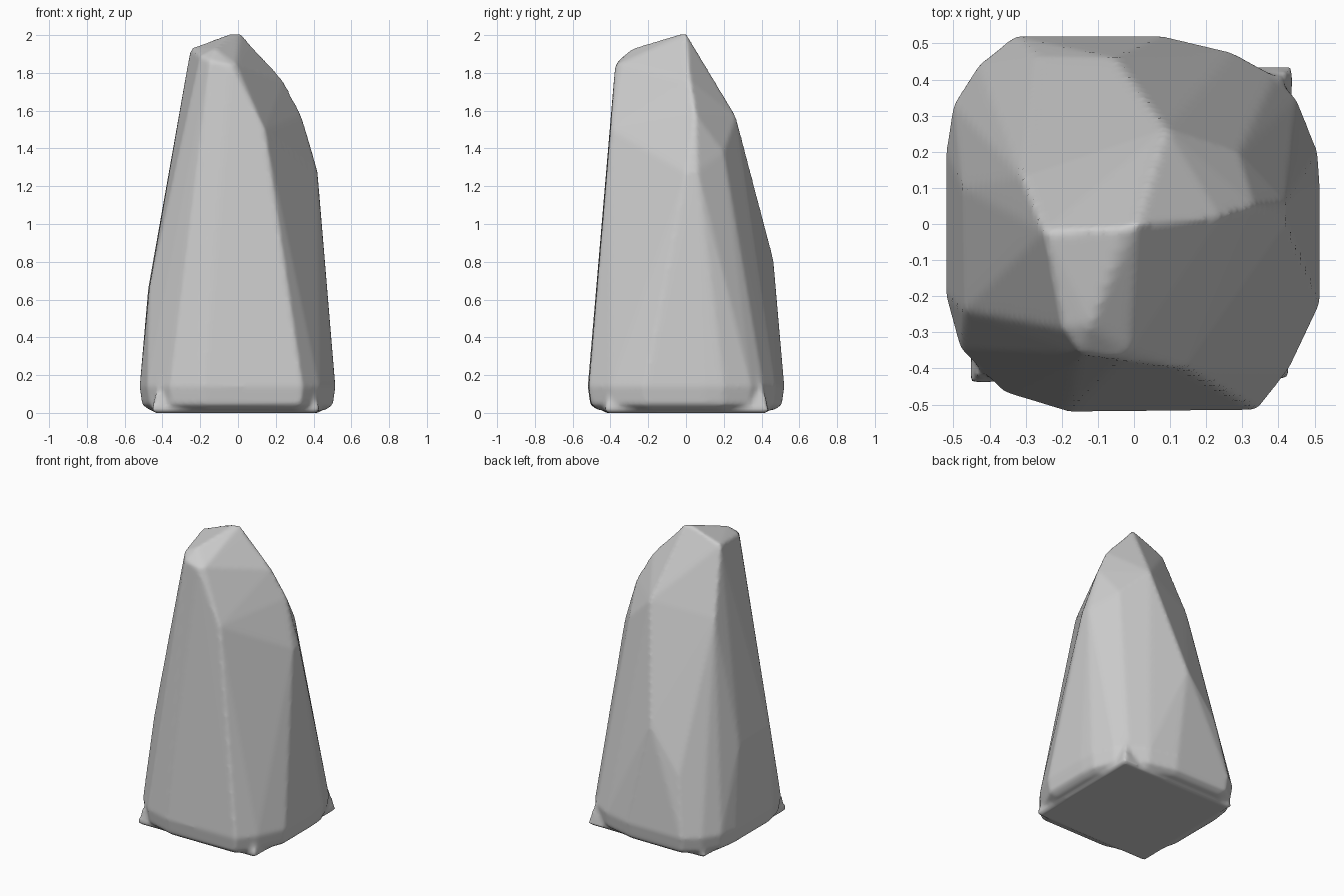
import bpy, bmesh

if "Cube" in bpy.data.objects:
    bpy.data.objects.remove(bpy.data.objects["Cube"])

# Outline of the widest level near the ground, seen from above
rim = [(-.33, .52), (.08, .52), (.27, .475), (.39, .41), (.45, .345), (.508, .2),
       (.515, .1), (.515, -.22), (.43, -.40), (.34, -.515), (-.18, -.52),
       (-.36, -.465), (-.48, -.345), (-.52, -.2), (-.52, .2), (-.50, .33), (-.43, .44)]

# Facet corners of the chiselled upper body
corners = [
    # crest
    (-.25, -.02, 1.93), (-.2, -.29, 1.89), (-.12, -.28, 1.93), (-.15, -.36, 1.865),
    (-.04, -.375, 1.84), (-.01, -.35, 1.85), (-.03, -.01, 2.01), (.01, 0, 2.01),
    (.06, 0, 1.955),
    # right shoulder
    (.24, .02, 1.76), (.335, .05, 1.58), (.42, .06, 1.28), (.42, 0, 1.27),
    (.14, -.4, 1.5), (.29, .2, 1.38),
    # back slope
    (.09, .265, 1.57), (-.05, .46, .83), (-.27, .465, .53),
    # left side
    (-.31, .13, 1.5), (-.47, -.24, .66), (-.475, .1, .66),
]


def add_hull(bm, points):
    verts = [bm.verts.new(p) for p in points]
    out = bmesh.ops.convex_hull(bm, input=verts)
    loose = {g for g in out["geom_interior"] + out["geom_unused"]
             if isinstance(g, bmesh.types.BMVert)}
    bmesh.ops.delete(bm, geom=list(loose), context='VERTS')


bm = bmesh.new()
# Main stone: wide rim, undercut bottom, faceted body
body = [(x, y, .14) for x, y in rim]
body += [(x * .975, y * .975, .045) for x, y in rim]
body += [(x * .9, y * .9, .015) for x, y in rim]
add_hull(bm, body + corners)
# Foot that flares out at the base corners and fades into the body
foot = [(.44, .435), (-.435, .43), (-.455, -.44), (.43, -.43)]
levels = [(.97, 0), (1, .012), (.985, .05), (.89, .22)]
add_hull(bm, [(x * s, y * s, z) for x, y in foot for s, z in levels])
bmesh.ops.recalc_face_normals(bm, faces=bm.faces[:])

mesh = bpy.data.meshes.new("standing_stone")
bm.to_mesh(mesh)
bm.free()
stone = bpy.data.objects.new("standing_stone", mesh)
bpy.context.collection.objects.link(stone)

# Fuse both pieces and wear the edges down slightly
remesh = stone.modifiers.new("fuse", 'REMESH')
remesh.mode = 'VOXEL'
remesh.voxel_size = .014
remesh.use_smooth_shade = True
wear = stone.modifiers.new("wear", 'SMOOTH')
wear.factor = .5
wear.iterations = 4
